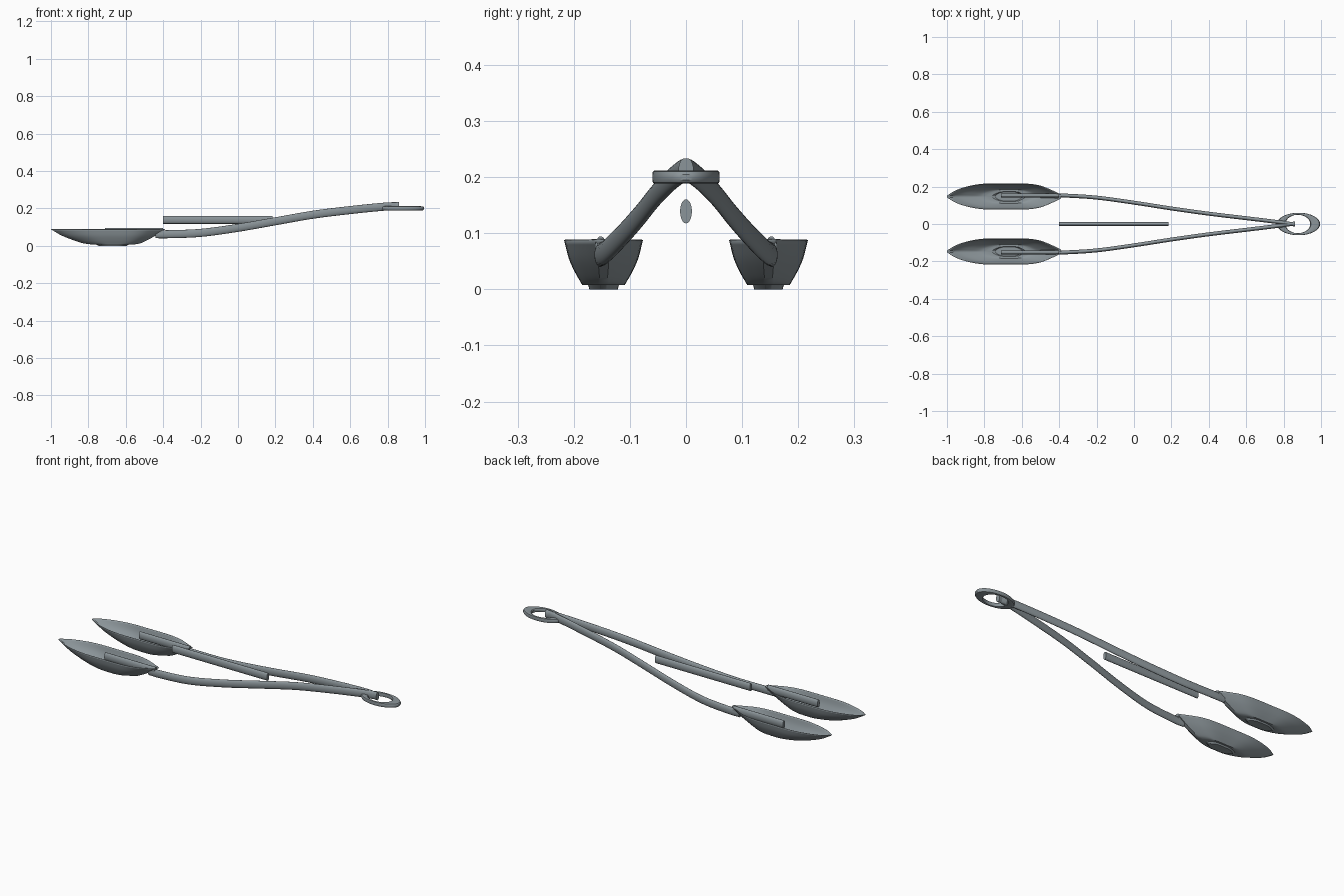
import bpy, bmesh
from math import sin, cos, pi, radians
from mathutils import Vector

if "Cube" in bpy.data.objects:
    bpy.data.objects.remove(bpy.data.objects["Cube"])

STEEL = (0.26, 0.30, 0.32, 1)
steel = bpy.data.materials.new("grey steel")
steel.use_nodes = True
steel.diffuse_color = STEEL
steel.node_tree.nodes["Principled BSDF"].inputs["Base Color"].default_value = STEEL


def loft(name, rings, cap_start=True, cap_end=True, loop=False, recalc=True):
    """Skin a list of equal rings of points into one object."""
    bm = bmesh.new()
    vs = [[bm.verts.new(p) for p in r] for r in rings]
    n = len(rings[0])
    pairs = list(zip(vs, vs[1:]))
    if loop:
        pairs.append((vs[-1], vs[0]))
    for a, b in pairs:
        for i in range(n):
            j = (i + 1) % n
            bm.faces.new((a[i], a[j], b[j], b[i]))
    if cap_start:
        bm.faces.new(vs[0][::-1])
    if cap_end:
        bm.faces.new(vs[-1])
    if recalc:
        bmesh.ops.recalc_face_normals(bm, faces=bm.faces)
    me = bpy.data.meshes.new(name)
    bm.to_mesh(me)
    bm.free()
    me.materials.append(steel)
    ob = bpy.data.objects.new(name, me)
    bpy.context.collection.objects.link(ob)
    bpy.ops.object.select_all(action='DESELECT')
    ob.select_set(True)
    bpy.context.view_layer.objects.active = ob
    bpy.ops.object.shade_smooth_by_angle(angle=radians(35))
    return ob


def spline(pts, steps):
    """Smooth path through the points."""
    p = [Vector(q) for q in pts]
    p = [2 * p[0] - p[1]] + p + [2 * p[-1] - p[-2]]
    out = []
    for i in range(1, len(p) - 2):
        a, b, c, d = p[i - 1:i + 3]
        for k in range(steps):
            t = k / steps
            out.append(0.5 * (2 * b + (c - a) * t + (2*a - 5*b + 4*c - d) * t**2
                              + (3*b - a - 3*c + d) * t**3))
    return out + [p[-2]]


def oval_bar(name, path, ry=0.0105, rz=0.0215, sides=24):
    """Bar with an upright oval section along the path."""
    return loft(name, [[(x, y + ry * cos(2*pi*i/sides), z + rz * sin(2*pi*i/sides))
                        for i in range(sides)] for x, y, z in path])


# Spoon plan outline: position along the length, half width
PLAN = spline([(0, .005), (.08, .034), (.2, .057), (.33, .069), (.5, .07),
               (.7, .069), (.82, .058), (.92, .034), (1, .011)], 4)
# Spoon depth levels: height, start x, end x, width factor
LEVELS = spline([(.008, -.79, -.55, .54), (.014, -.83, -.52, .59), (.03, -.88, -.485, .72),
                 (.055, -.943, -.44, .88), (.088, -1, -.39, 1)], 4)
FOOT = [(0, -.745, -.595, .36), (.008, -.76, -.58, .39)]


def spoon(name, yc):
    rings = []
    for z, x0, x1, w in FOOT + [tuple(v) for v in LEVELS]:
        low = [(x0 + (x1 - x0) * p[0], yc - p[1] * w, z) for p in PLAN]
        rings.append(low + [(x, 2 * yc - y, z) for x, y, z in reversed(low)])
    ob = loft(name, rings, cap_end=False, recalc=False)
    wall = ob.modifiers.new("wall", 'SOLIDIFY')
    wall.thickness = 0.002
    wall.offset = -1


# Handle path of the left side, from spoon to ring
HANDLE = [(-.44, .152, .062), (-.37, .152, .062), (-.2, .141, .069), (0, .114, .096),
          (.2, .083, .131), (.4, .055, .166), (.6, .031, .191), (.78, .009, .209),
          (.86, -.003, .212)]

for side, s in (("left", 1), ("right", -1)):
    spoon(side + "_spoon", s * 0.147)
    oval_bar(side + "_handle", [(p.x, s * p.y, p.z) for p in spline(HANDLE, 6)])
    oval_bar(side + "_inner_rod", [(-.71, s * .152, .073), (-.40, s * .152, .073)])

# Loose middle rod
oval_bar("middle_rod", [(-.4, 0, .139), (.185, 0, .139)])

# Hanging ring: oval outside, rounder hole, softened section
rings = []
for k in range(64):
    a = 2 * pi * k / 64
    outer = Vector((.88 + .115 * cos(a), .06 * sin(a), .2))
    inner = Vector((.876 + .066 * cos(a), .049 * sin(a), .2))
    mid, half = (outer + inner) / 2, (outer - inner) / 2
    ring = []
    for i in range(16):
        t = 2 * pi * i / 16
        c, d = cos(t), sin(t)
        soft = (c**4 + d**4) ** -0.25
        ring.append(mid + half * c * soft + Vector((0, 0, .0115 * d * soft)))
    rings.append(ring)
loft("hanging_ring", rings, cap_start=False, cap_end=False, loop=True)
